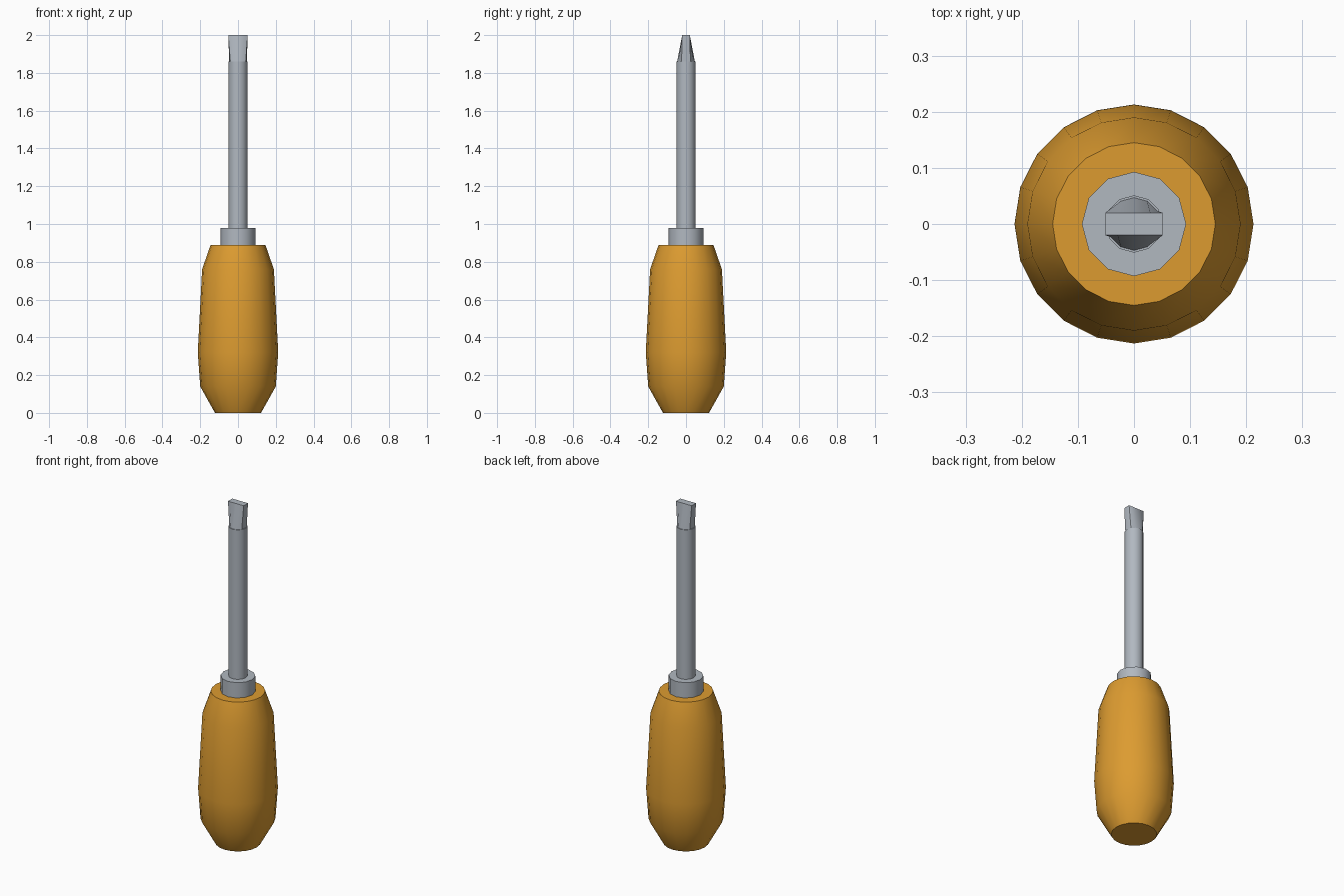
import bpy, bmesh, math

if "Cube" in bpy.data.objects:
    bpy.data.objects.remove(bpy.data.objects["Cube"])


def material(name, color):
    m = bpy.data.materials.new(name)
    m.diffuse_color = (*color, 1)
    m.use_nodes = True
    m.node_tree.nodes["Principled BSDF"].inputs["Base Color"].default_value = m.diffuse_color
    return m


orange = material("amber handle", (0.72, 0.33, 0.03))
steel = material("steel", (0.44, 0.48, 0.53))


def ring(radius, z, sides):
    """Regular ring with its first corner on +x."""
    step = 2 * math.pi / sides
    return [(radius * math.cos(i * step), radius * math.sin(i * step), z)
            for i in range(sides)]


def loft(name, rings, mat):
    """Skin a stack of matching rings and cap both ends."""
    bm = bmesh.new()
    loops = [[bm.verts.new(p) for p in r] for r in rings]
    n = len(loops[0])
    for a, b in zip(loops, loops[1:]):
        for i in range(n):
            j = (i + 1) % n
            bm.faces.new((a[i], a[j], b[j], b[i]))
    bm.faces.new(loops[0][::-1])
    bm.faces.new(loops[-1])
    mesh = bpy.data.meshes.new(name)
    bm.to_mesh(mesh)
    bm.free()
    mesh.materials.append(mat)
    obj = bpy.data.objects.new(name, mesh)
    bpy.context.collection.objects.link(obj)
    bpy.ops.object.select_all(action='DESELECT')
    obj.select_set(True)
    bpy.context.view_layer.objects.active = obj
    bpy.ops.object.shade_smooth_by_angle(angle=math.radians(35))
    return obj


# Barrel-shaped grip
profile = [(0.122, 0), (0.2, 0.14), (0.213, 0.32), (0.19, 0.76), (0.145, 0.89)]
loft("handle", [ring(r, z, 20) for r, z in profile], orange)

# Collar and shaft
loft("collar", [ring(0.093, z, 12) for z in (0.89, 0.98)], steel)
loft("shaft", [ring(0.051, z, 12) for z in (0.98, 1.86)], steel)

# Blade tip: round at the base, flattening to a thin rectangle
base = ring(0.047, 1.86, 12)
edge = []
for i in range(12):
    c, s = math.cos(i * math.pi / 6), math.sin(i * math.pi / 6)
    x = max(-0.051, min(0.051, 0.051 * c / 0.866))
    y = max(-0.02, min(0.02, 0.04 * s))
    edge.append((x, y, 2.0))
loft("blade_tip", [base, edge], steel)
